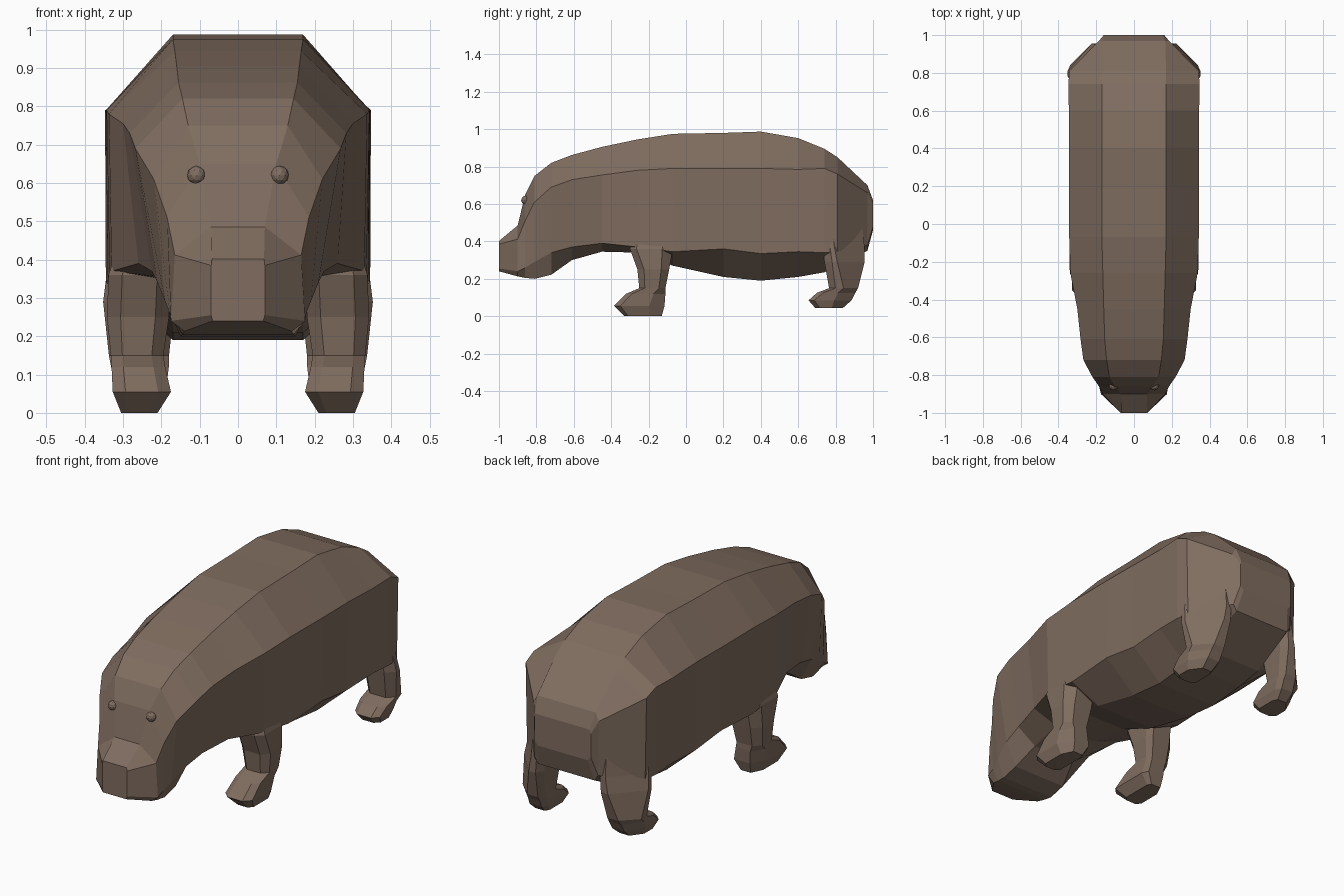
import bpy, bmesh
from mathutils import Vector

hide = bpy.data.materials.new("brown hide")
hide.diffuse_color = (0.215, 0.152, 0.115, 1)


def loft(name, rings):
    """Skin a list of equal-length closed rings and cap both ends."""
    bm = bmesh.new()
    loops = [[bm.verts.new(p) for p in r] for r in rings]
    n = len(loops[0])
    for a, b in zip(loops, loops[1:]):
        for i in range(n):
            j = (i + 1) % n
            bm.faces.new((a[i], a[j], b[j], b[i]))
    bm.faces.new(loops[0])
    bm.faces.new(loops[-1])
    bmesh.ops.recalc_face_normals(bm, faces=bm.faces)
    me = bpy.data.meshes.new(name)
    bm.to_mesh(me)
    bm.free()
    me.materials.append(hide)
    ob = bpy.data.objects.new(name, me)
    bpy.context.collection.objects.link(ob)
    return ob


# Body and head: y, then half width and height of the top edge,
# upper side edge, lower side edge and belly edge
body = [
    (-1.00, .068, .402, .07, .385, .07, .255, .066, .24),
    (-.90, .07, .485, .165, .412, .175, .24, .14, .213),
    (-.86, .10, .65, .185, .51, .178, .26, .145, .205),
    (-.81, .13, .75, .22, .61, .19, .29, .15, .20),
    (-.72, .145, .82, .268, .69, .21, .34, .15, .222),
    (-.61, .155, .862, .283, .73, .225, .37, .12, .30),
    (-.45, .16, .905, .30, .755, .26, .39, .12, .345),
    (-.26, .165, .945, .337, .78, .33, .37, .15, .34),
    (-.07, .17, .975, .343, .79, .335, .345, .17, .27),
    (.20, .17, .98, .345, .79, .34, .36, .17, .21),
    (.40, .17, .987, .343, .79, .335, .335, .17, .19),
    (.60, .17, .952, .345, .785, .34, .345, .17, .21),
    (.74, .17, .895, .347, .79, .345, .34, .17, .235),
    (.81, .17, .85, .343, .76, .335, .34, .17, .27),
    (.97, .165, .70, .185, .66, .18, .38, .16, .35),
    (1.0, .155, .62, .16, .60, .16, .48, .14, .46),
]
rings = []
for y, wt, zt, wu, zu, wl, zl, wb, zb in body:
    half = [(wt, zt), (wu, zu), (wl, zl), (wb, zb)]
    rings.append([Vector((x, y, z)) for x, z in half]
                 + [Vector((-x, y, z)) for x, z in reversed(half)])
loft("body", rings)


# Legs: z, front and back limits in y, inner and outer limits in x,
# and the size of the outer back corner cut as a share of each width
front_leg = [
    (.48, -.28, -.07, .18, .30, .3), (.36, -.30, -.07, .175, .338, .25),
    (.25, -.26, -.09, .18, .342, .25), (.15, -.25, -.11, .195, .332, .25),
    (.12, -.32, -.11, .19, .33, .3), (.055, -.385, -.115, .175, .327, .3),
    (.0, -.33, -.13, .21, .305, .3),
]
rear_leg = [
    (.50, .73, .94, .165, .33, .75), (.37, .73, .955, .16, .342, .72),
    (.29, .74, .955, .165, .352, .68), (.15, .765, .92, .18, .337, .5),
    (.125, .70, .905, .18, .332, .45), (.085, .655, .885, .185, .325, .4),
    (.045, .69, .84, .20, .31, .4),
]


def leg(name, table, side):
    rings = []
    for z, y0, y1, x0, x1, cut in table:
        w, d = x1 - x0, y1 - y0
        c = 0.22 * min(w, d)
        pts = [(x0 + c, y0), (x1 - c, y0), (x1, y0 + c), (x1, y1 - cut * d),
               (x1 - cut * w, y1), (x0 + c * .5, y1), (x0, y1 - c), (x0, y0 + c)]
        rings.append([Vector((side * x, y, z)) for x, y in pts])
    loft(name, rings)


for side, label in ((1, "right"), (-1, "left")):
    leg("front_leg_" + label, front_leg, side)
    leg("rear_leg_" + label, rear_leg, side)
    # Eyes
    bpy.ops.mesh.primitive_ico_sphere_add(
        subdivisions=2, radius=0.025, location=(side * .108, -.856, .62))
    eye = bpy.context.object
    eye.name = "eye_" + label
    eye.data.materials.append(hide)
